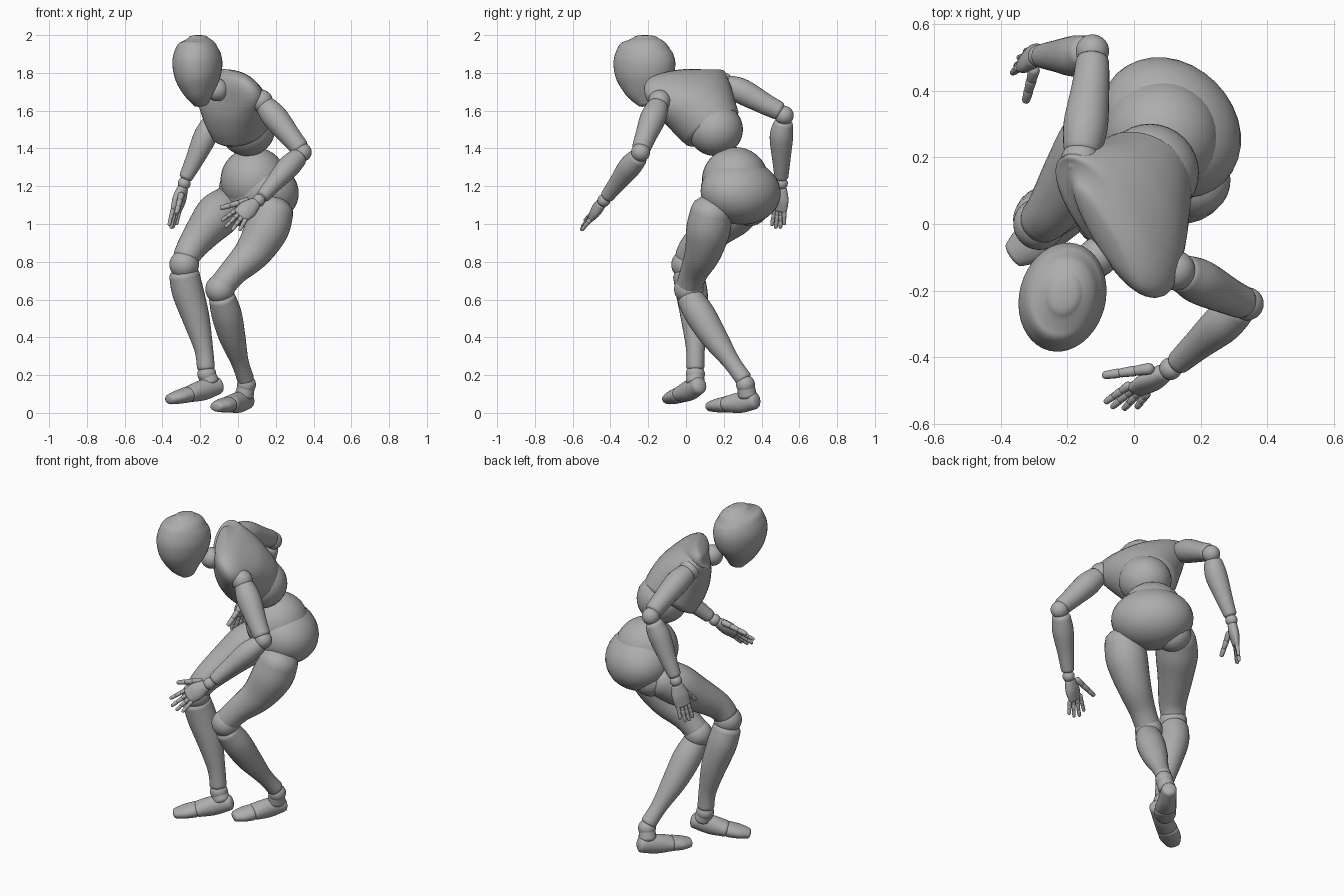
import bpy
import bmesh
import math
from mathutils import Vector, Matrix

cube = bpy.data.objects.get("Cube")
if cube:
    bpy.data.objects.remove(cube)

# One plain material
GREY = bpy.data.materials.new("plain_grey")
GREY.use_nodes = True
COLOUR = (0.42, 0.42, 0.42, 1)
GREY.diffuse_color = COLOUR
GREY.node_tree.nodes["Principled BSDF"].inputs["Base Color"].default_value = COLOUR


def finish(name, bm):
    bmesh.ops.recalc_face_normals(bm, faces=bm.faces[:])
    mesh = bpy.data.meshes.new(name)
    bm.to_mesh(mesh)
    bm.free()
    mesh.materials.append(GREY)
    obj = bpy.data.objects.new(name, mesh)
    bpy.context.collection.objects.link(obj)
    bpy.ops.object.select_all(action="DESELECT")
    obj.select_set(True)
    bpy.context.view_layer.objects.active = obj
    bpy.ops.object.shade_smooth_by_angle(angle=math.radians(50))
    return obj


def spline(rows, steps):
    # Catmull-Rom through rows of (x, y, z, half width, half depth)
    keys = [rows[0]] + rows + [rows[-1]]
    out = []
    for p, a, b, q in zip(keys, keys[1:], keys[2:], keys[3:]):
        for i in range(steps):
            t = i / steps
            out.append([a[k] + 0.5 * t * (b[k] - p[k] + t * (
                2 * p[k] - 5 * a[k] + 4 * b[k] - q[k] + t * (
                    3 * (a[k] - b[k]) + q[k] - p[k]))) for k in range(5)])
    return out + [list(rows[-1])]


def tube(name, rows, side=(1, 0, 0), cap=0.5, sides=28, steps=6):
    # Swept body with elliptical sections and rounded ends
    rows = [tuple(r) if len(r) == 5 else (*r, r[3]) for r in rows]
    path = spline(rows, steps)
    pts = [Vector(p[:3]) for p in path]
    rings = []
    last = len(pts) - 1
    for i, p in enumerate(path):
        t = (pts[min(i + 1, last)] - pts[max(i - 1, 0)]).normalized()
        rings.append((pts[i], t, p[3], p[4]))

    def end(ring, sign):
        c, t, a, b = ring
        angles = [math.radians(d) for d in (25, 50, 70, 84)]
        return [(c + t * sign * cap * min(a, b) * math.sin(w), t,
                 a * math.cos(w), b * math.cos(w)) for w in angles]

    rings = end(rings[0], -1)[::-1] + rings + end(rings[-1], 1)
    bm = bmesh.new()
    loops = []
    for c, t, a, b in rings:
        v = t.cross(Vector(side)).normalized()
        u = v.cross(t)
        loops.append([bm.verts.new(c + u * a * math.cos(w) + v * b * math.sin(w))
                      for w in (2 * math.pi * k / sides for k in range(sides))])
    for lo, hi in zip(loops, loops[1:]):
        for k in range(sides):
            j = (k + 1) % sides
            bm.faces.new((lo[k], lo[j], hi[j], hi[k]))
    bm.faces.new(loops[0])
    bm.faces.new(loops[-1])
    return finish(name, bm)


def ball(name, loc, size, tilt=0):
    # Ellipsoid in the body's frame: size is (sideways, depth, height)
    size = (size,) * 3 if isinstance(size, float) else size
    m = (Matrix.Translation(loc) @ Matrix.Rotation(math.radians(-45), 4, "Z")
         @ Matrix.Rotation(math.radians(tilt), 4, "X") @ Matrix.Diagonal((*size, 1)))
    bm = bmesh.new()
    bmesh.ops.create_uvsphere(bm, u_segments=32, v_segments=20, radius=1, matrix=m)
    return finish(name, bm)


def body(forward, left, up):
    # The body is turned an eighth of a circle to its right
    k = math.sqrt(0.5)
    return (k * (left - forward), -k * (left + forward), up)


# Head and neck
tube("head", [(-0.21, -0.212, 1.986, 0.052, 0.066), (-0.21, -0.213, 1.957, 0.092, 0.117),
              (-0.213, -0.217, 1.915, 0.118, 0.15), (-0.215, -0.22, 1.85, 0.13, 0.166),
              (-0.212, -0.222, 1.77, 0.117, 0.15), (-0.205, -0.22, 1.7, 0.084, 0.105),
              (-0.195, -0.21, 1.635, 0.04, 0.045)],
     side=(0.97, -0.25, 0), cap=0.27, sides=40, steps=8)
ball("neck_ball", (-0.11, -0.1, 1.71), 0.06)
tube("neck", [(-0.1, -0.09, 1.71, 0.052), (-0.04, -0.03, 1.69, 0.075)])

# Torso
chest = [(0.085, -0.04, 1.79, 0.17, 0.045), (0.05, -0.037, 1.745, 0.262, 0.1),
         (-0.005, -0.052, 1.665, 0.24, 0.15), (-0.06, -0.07, 1.58, 0.198, 0.168),
         (-0.108, -0.085, 1.51, 0.165, 0.164)]
tube("chest", [(*body(f, l, z), a, b) for f, l, z, a, b in chest],
     side=(0.28, -0.33, -0.12), cap=0.25, sides=40)
ball("rib_ball", body(-0.145, -0.075, 1.5), (0.147, 0.145, 0.14))
ball("waist_ball", body(-0.244, -0.125, 1.23), 0.177)
ball("pelvis", body(-0.282, -0.127, 1.17), (0.23, 0.195, 0.172), tilt=-15)

# Legs, with matching parts on each side
LEGS = {
    "left": dict(
        hip=(0.16, 0.18, 1.09), knee=(-0.095, 0.015, 0.655),
        thigh=[(0.185, 0.135, 1.07, 0.11), (0.15, 0.118, 0.97, 0.117), (0.078, 0.09, 0.85, 0.097),
               (-0.02, 0.045, 0.75, 0.075), (-0.08, 0.02, 0.68, 0.07)],
        shin=[(-0.085, 0.02, 0.61, 0.07), (-0.06, 0.075, 0.52, 0.08), (-0.03, 0.15, 0.4, 0.07),
              (0.01, 0.24, 0.27, 0.047), (0.04, 0.305, 0.18, 0.045)],
        ankle=(0.045, 0.315, 0.15), heel=(0.05, 0.365, 0.065),
        ball=(-0.045, 0.22, 0.046), toe=(-0.112, 0.13, 0.034)),
    "right": dict(
        hip=(0.0, 0.34, 1.09), knee=(-0.285, 0.0, 0.785),
        thigh=[(-0.05, 0.31, 1.095, 0.108), (-0.11, 0.24, 1.045, 0.118), (-0.175, 0.15, 0.97, 0.1),
               (-0.24, 0.05, 0.885, 0.08), (-0.275, 0.01, 0.825, 0.07)],
        shin=[(-0.285, 0.01, 0.735, 0.08), (-0.265, 0.03, 0.64, 0.084), (-0.222, 0.045, 0.5, 0.072),
              (-0.182, 0.05, 0.34, 0.05), (-0.17, 0.05, 0.24, 0.047)],
        ankle=(-0.165, 0.05, 0.205), heel=(-0.105, 0.07, 0.145),
        ball=(-0.255, -0.02, 0.1), toe=(-0.36, -0.092, 0.072)),
}
for s, p in LEGS.items():
    ball(s + "_hip_ball", p["hip"], 0.1)
    tube(s + "_thigh", p["thigh"], cap=0.7)
    ball(s + "_knee_ball", p["knee"], 0.078)
    tube(s + "_shin", p["shin"], cap=0.4)
    ankle, heel, mid, toe = (Vector(p[k]) for k in ("ankle", "heel", "ball", "toe"))
    along = (toe - heel).normalized()
    across = along.cross(Vector((0, 0, 1)))
    ball(s + "_ankle_ball", ankle, 0.05)
    tube(s + "_heel", [(*ankle, 0.045), (*(ankle.lerp(heel, 0.6) + along * 0.025), 0.05)], side=across)
    tube(s + "_foot", [(*heel, 0.042, 0.045), (*heel.lerp(mid, 0.5), 0.05, 0.055),
                       (*mid, 0.06, 0.044)], side=across)
    tube(s + "_toes", [(*(mid + along * 0.015), 0.06, 0.042),
                       (*mid.lerp(toe, 0.6), 0.06, 0.036), (*toe, 0.042, 0.027)], side=across)

# Arms and hands
ARMS = {
    "left": dict(
        shoulder=(0.125, -0.14, 1.65), elbow=(0.34, -0.24, 1.38), wrist=(0.11, -0.435, 1.125),
        side=(-0.35, 0.15, 0.55),
        upper=[(0.15, -0.15, 1.62, 0.058), (0.2, -0.175, 1.56, 0.068), (0.28, -0.215, 1.46, 0.056),
               (0.325, -0.235, 1.405, 0.05)],
        lower=[(0.315, -0.255, 1.35, 0.052), (0.265, -0.3, 1.3, 0.06), (0.19, -0.365, 1.215, 0.046),
               (0.135, -0.415, 1.15, 0.037)],
        knuckles=((-0.015, -0.485, 1.07), (0.038, -0.51, 1.02)),
        tips=((-0.085, -0.535, 1.02), (-0.065, -0.55, 0.985), (-0.03, -0.555, 0.97), (0.01, -0.55, 0.97)),
        thumb=((0.05, -0.435, 1.125), (-0.09, -0.455, 1.085))),
    "right": dict(
        shoulder=(-0.16, 0.19, 1.745), elbow=(-0.125, 0.52, 1.575), wrist=(-0.285, 0.505, 1.215),
        side=(-0.5, -0.7, 0),
        upper=[(-0.155, 0.225, 1.73, 0.058), (-0.145, 0.3, 1.7, 0.067), (-0.13, 0.42, 1.635, 0.056),
               (-0.125, 0.49, 1.6, 0.05)],
        lower=[(-0.145, 0.515, 1.53, 0.052), (-0.175, 0.505, 1.46, 0.062), (-0.235, 0.505, 1.33, 0.047),
               (-0.275, 0.505, 1.25, 0.037)],
        knuckles=((-0.345, 0.47, 1.075), (-0.31, 0.52, 1.075)),
        tips=((-0.365, 0.455, 0.995), (-0.355, 0.475, 0.98), (-0.345, 0.5, 0.98), (-0.325, 0.52, 1.0)),
        thumb=((-0.3, 0.465, 1.155), (-0.325, 0.37, 1.06))),
}


def finger(name, base, tip, r, joints=3):
    for i in range(joints):
        a, b = base.lerp(tip, (i + 0.1) / joints), base.lerp(tip, (i + 0.9) / joints)
        tube(f"{name}_{i + 1}", [(*a, r), (*b, r * 0.85)], side=(0.6, 0.7, 0.3), cap=0.9, sides=10, steps=2)
        r *= 0.9


for s, p in ARMS.items():
    ball(s + "_shoulder_ball", p["shoulder"], 0.06)
    tube(s + "_upper_arm", p["upper"])
    ball(s + "_elbow_ball", p["elbow"], 0.05)
    tube(s + "_forearm", p["lower"])
    ball(s + "_wrist_ball", p["wrist"], 0.034)
    wrist = Vector(p["wrist"])
    first, fourth = (Vector(k) for k in p["knuckles"])
    centre = (first + fourth) / 2
    tube(s + "_palm", [(*wrist.lerp(centre, 0.2), 0.034, 0.027), (*wrist.lerp(centre, 0.6), 0.05, 0.028),
                       (*centre, 0.045, 0.019)], side=p["side"])
    for i, tip in enumerate(p["tips"]):
        finger(f"{s}_finger_{i + 1}", first.lerp(fourth, i / 3), Vector(tip), 0.0135)
    finger(s + "_thumb", *(Vector(k) for k in p["thumb"]), 0.018)
